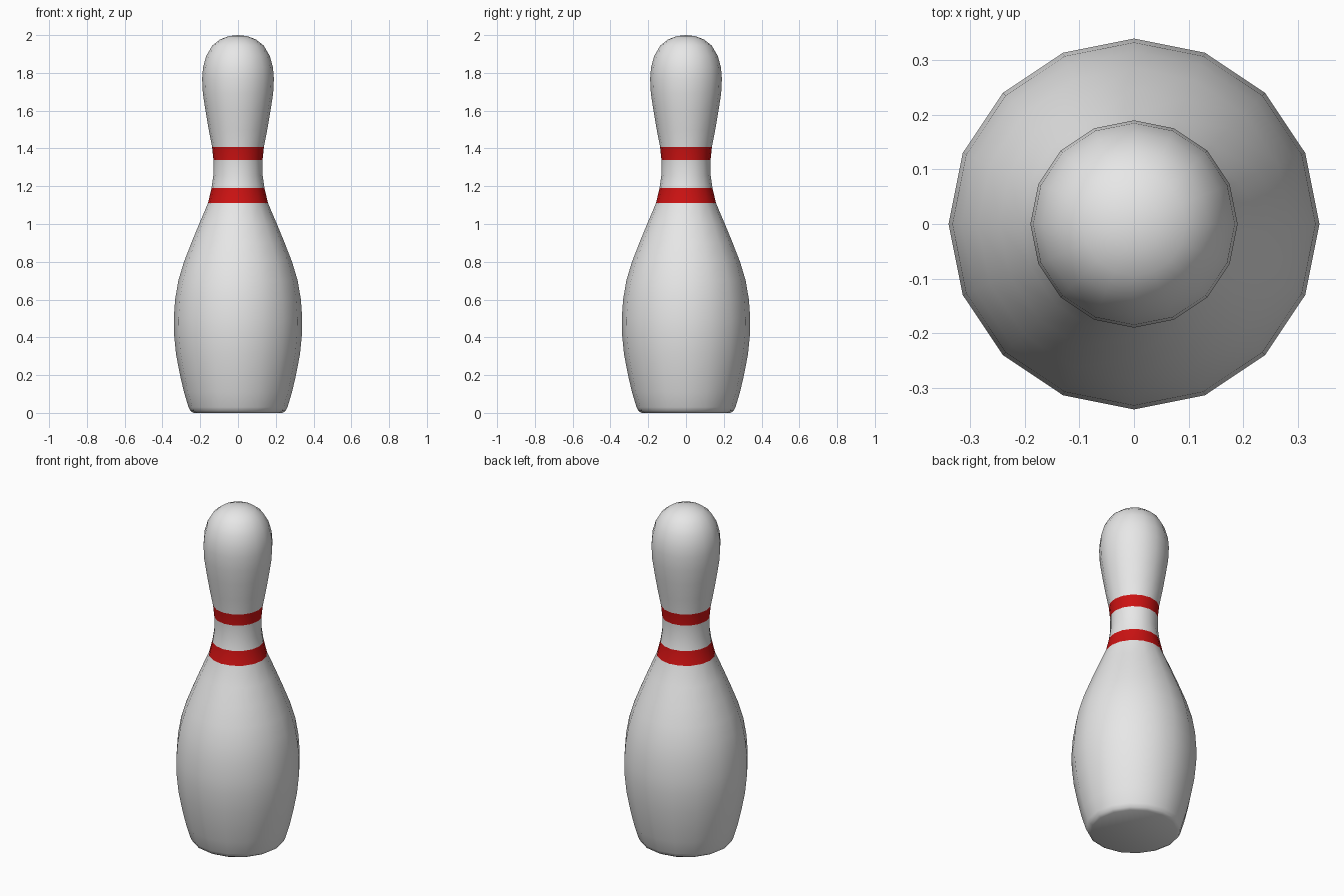
import bpy, bmesh, math

if "Cube" in bpy.data.objects:
    bpy.data.objects.remove(bpy.data.objects["Cube"])

SIDES = 16
# Profile (radius, height) from base to crown
PROFILE = [(0.235, 0.0), (0.252, 0.01), (0.262, 0.03), (0.286, 0.11), (0.307, 0.20),
           (0.328, 0.31), (0.339, 0.42), (0.340, 0.50), (0.333, 0.60), (0.316, 0.70),
           (0.286, 0.80), (0.247, 0.90), (0.206, 1.00), (0.159, 1.11), (0.140, 1.19),
           (0.130, 1.26), (0.130, 1.338), (0.137, 1.407), (0.155, 1.50), (0.172, 1.60),
           (0.186, 1.69), (0.190, 1.77), (0.185, 1.83), (0.168, 1.89), (0.136, 1.945),
           (0.095, 1.977), (0.048, 1.995)]
STRIPES = [(1.11, 1.19), (1.338, 1.407)]


def material(name, rgb):
    m = bpy.data.materials.new(name)
    m.diffuse_color = (*rgb, 1)
    m.use_nodes = True
    m.node_tree.nodes["Principled BSDF"].inputs["Base Color"].default_value = m.diffuse_color
    return m


# Lathed body
bm = bmesh.new()
rings = [[bm.verts.new((r * math.cos(2 * math.pi * i / SIDES),
                        r * math.sin(2 * math.pi * i / SIDES), z))
          for i in range(SIDES)] for r, z in PROFILE]
for low, high in zip(rings, rings[1:]):
    for i in range(SIDES):
        j = (i + 1) % SIDES
        bm.faces.new((low[i], low[j], high[j], high[i]))
bm.faces.new(rings[0][::-1])

# Crown
tip = bm.verts.new((0, 0, 2))
for i in range(SIDES):
    bm.faces.new((rings[-1][i], rings[-1][(i + 1) % SIDES], tip))

# Red neck stripes chosen by height
for f in bm.faces:
    z = f.calc_center_median().z
    f.material_index = int(any(a < z < b for a, b in STRIPES))
    f.smooth = True

mesh = bpy.data.meshes.new("pin_body")
bm.to_mesh(mesh)
bm.free()
mesh.materials.append(material("white", (0.8, 0.8, 0.8)))
mesh.materials.append(material("red", (0.6, 0.006, 0.006)))
pin = bpy.data.objects.new("pin_body", mesh)
bpy.context.collection.objects.link(pin)
